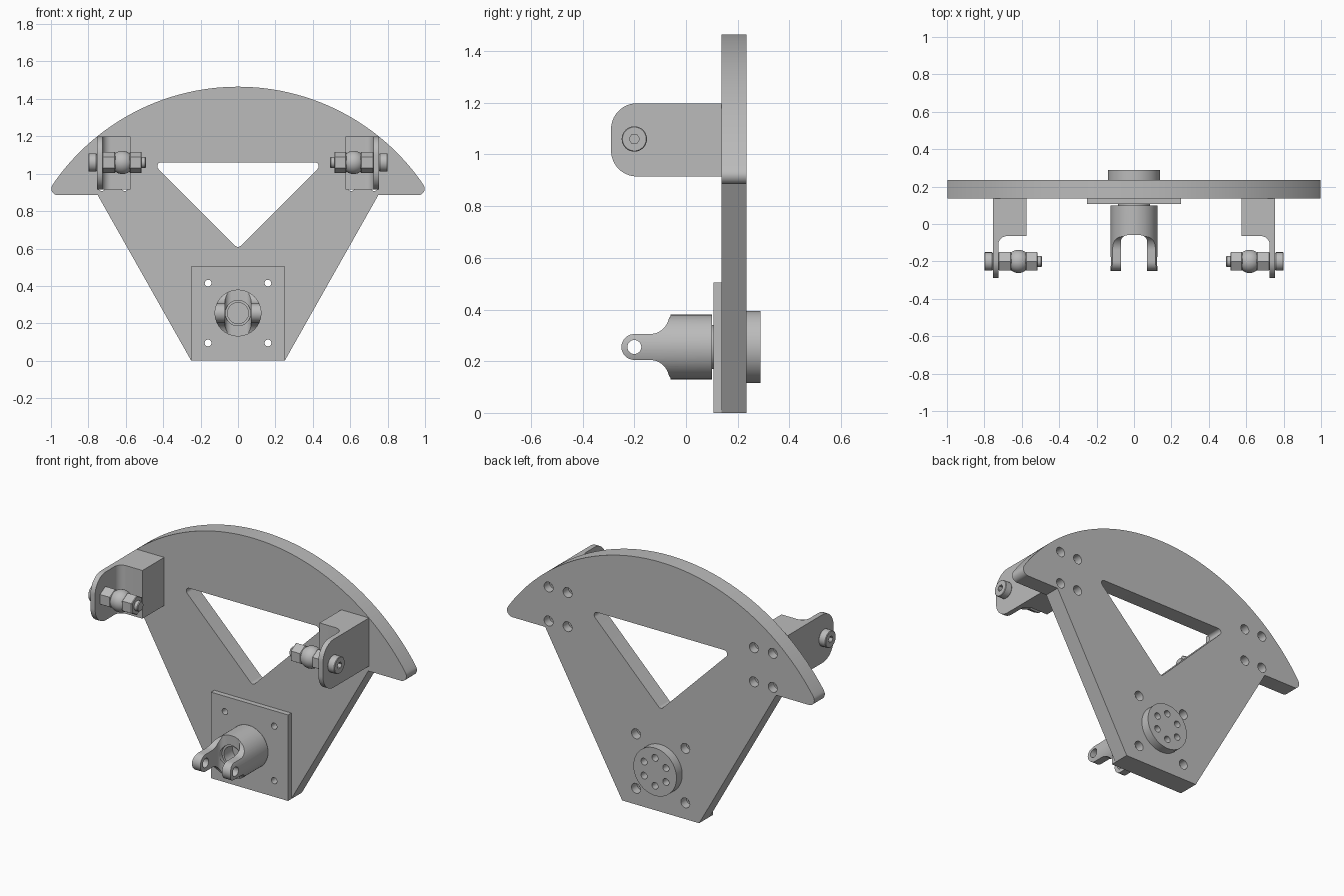
import bpy, bmesh
from math import sin, cos, tan, pi, asin
from mathutils import Vector

if "Cube" in bpy.data.objects:
    bpy.data.objects.remove(bpy.data.objects["Cube"])

steel = bpy.data.materials.new("plain grey steel")
steel.use_nodes = True
grey = (0.5, 0.5, 0.5, 1)
steel.diffuse_color = grey
steel.node_tree.nodes["Principled BSDF"].inputs["Base Color"].default_value = grey


# ---------- helpers ----------
def rounded(points, steps=10):
    """Polygon from (u, v, radius) corners, with each corner filleted."""
    out = []
    for i, (u, v, r) in enumerate(points):
        p = Vector((u, v))
        if r == 0:
            out.append(p)
            continue
        d1 = (Vector(points[i - 1][:2]) - p).normalized()
        d2 = (Vector(points[(i + 1) % len(points)][:2]) - p).normalized()
        half = d1.angle(d2) / 2
        c = p + (d1 + d2).normalized() * r / sin(half)
        a, b = p + d1 * r / tan(half) - c, p + d2 * r / tan(half) - c
        w = pi - 2 * half
        for k in range(steps + 1):
            f = k / steps
            out.append(c + (a * sin((1 - f) * w) + b * sin(f * w)) / sin(w))
    return out


def circle(u, v, r, n=40, turn=0.0):
    return [Vector((u + r * cos(turn + 2 * pi * i / n),
                    v + r * sin(turn + 2 * pi * i / n))) for i in range(n)]


def make(name, bm):
    bmesh.ops.remove_doubles(bm, verts=bm.verts, dist=1e-5)
    bmesh.ops.recalc_face_normals(bm, faces=bm.faces)
    me = bpy.data.meshes.new(name)
    bm.to_mesh(me)
    bm.free()
    me.materials.append(steel)
    ob = bpy.data.objects.new(name, me)
    bpy.context.collection.objects.link(ob)
    return ob


def prism(name, outline, axis, a, b, chamfer=0):
    """Extrude a 2D outline along an axis from a to b."""
    place = {"x": lambda p, t: (t, p.x, p.y),
             "y": lambda p, t: (p.x, t, p.y),
             "z": lambda p, t: (p.x, p.y, t)}[axis]
    bm = bmesh.new()
    lo = [bm.verts.new(place(p, a)) for p in outline]
    bmesh.ops.remove_doubles(bm, verts=lo, dist=1e-5)
    base = bm.faces.new([v for v in lo if v.is_valid])
    res = bmesh.ops.extrude_face_region(bm, geom=[base], use_keep_orig=True)
    top = [g for g in res["geom"] if isinstance(g, bmesh.types.BMVert)]
    bmesh.ops.translate(bm, verts=top, vec=Vector(place(Vector((0, 0)), b - a)))
    if chamfer:
        caps = [f for f in bm.faces if len(f.verts) > 4]
        rim = list({e for f in caps for e in f.edges})
        bmesh.ops.bevel(bm, geom=rim, offset=chamfer, segments=1, affect="EDGES")
    return make(name, bm)


def combine(ob, operation, cutters):
    """Apply booleans, then remove the cutters."""
    for c in cutters:
        m = ob.modifiers.new("cut", "BOOLEAN")
        m.operation, m.solver, m.object = operation, "EXACT", c
    dg = bpy.context.evaluated_depsgraph_get()
    me = bpy.data.meshes.new_from_object(ob.evaluated_get(dg))
    ob.modifiers.clear()
    ob.data = me
    for c in cutters:
        bpy.data.objects.remove(c)


# ---------- fan-shaped back plate ----------
FRONT, BACK = 0.137, 0.235
R, ZC, SHELF = 1.2, 0.265, 0.885
start = asin((SHELF - ZC) / R)
tip = R * cos(start)
a0 = start + 0.07
arc = [(R * cos(a0 + (pi - 2 * a0) * i / 64), ZC + R * sin(a0 + (pi - 2 * a0) * i / 64), 0)
       for i in range(65)]
outline = rounded([(-0.25, 0, 0), (0.25, 0, 0), (0.75, SHELF, 0), (tip, SHELF, 0.035)]
                  + arc + [(-tip, SHELF, 0.035), (-0.75, SHELF, 0)])
plate = prism("back_plate", outline, "y", FRONT, BACK)
window = rounded([(-0.46, 1.06, 0.02), (0.46, 1.06, 0.02), (0, 0.6, 0.02)])
cuts = [prism("window_cut", window, "y", 0, 0.5)]

# counterbored bolt holes
low_holes = [(s * 0.16, z) for s in (-1, 1) for z in (0.095, 0.415)]
high_holes = [(s * x, z) for s in (-1, 1) for x in (0.605, 0.728) for z in (0.925, 1.125)]
for x, z in low_holes + high_holes:
    cuts.append(prism("bolt_cut", circle(x, z, 0.018, 24), "y", 0, 0.5))
    cuts.append(prism("bore_cut", circle(x, z, 0.029, 24), "y", BACK - 0.05, 0.5))
combine(plate, "DIFFERENCE", cuts)

# ---------- square mounting plate ----------
square = [Vector(p) for p in ((-0.25, 0), (0.25, 0), (0.25, 0.505), (-0.25, 0.505))]
mount = prism("mounting_plate", square, "y", 0.107, FRONT)
combine(mount, "DIFFERENCE", [prism("bolt_cut", circle(x, z, 0.018, 24), "y", 0, 0.5)
                              for x, z in low_holes])

# ---------- rear flange with six holes ----------
HUB = 0.255
flange = prism("rear_flange", circle(0, HUB, 0.14, 64), "y", BACK, 0.288)
combine(flange, "DIFFERENCE", [
    prism("flange_cut", circle(0.082 * sin(i * pi / 3), HUB + 0.082 * cos(i * pi / 3), 0.02, 20),
          "y", BACK + 0.01, 0.4) for i in range(6)])

# ---------- clevis ----------
prism("clevis_neck", circle(0, HUB, 0.085, 48), "y", 0.09, 0.11)
clevis = prism("clevis", circle(0, HUB, 0.125, 72), "y", -0.3, 0.1)
half = [(0.2, 0.14, 0), (-0.065, 0.14, 0), (-0.065, 0.05, 0.075), (-0.25, 0.05, 0.05)]
side = [(y, HUB + z, r) for y, z, r in half] + [(y, HUB - z, r) for y, z, r in half[::-1]]
combine(clevis, "INTERSECT", [prism("side_form", rounded(side, 14), "x", -0.3, 0.3)])
slot = rounded([(-0.07, -0.5, 0), (0.07, -0.5, 0), (0.07, -0.06, 0.035), (-0.07, -0.06, 0.035)])
combine(clevis, "DIFFERENCE", [
    prism("slot_cut", slot, "z", -0.2, 0.8),
    prism("pin_cut", circle(-0.2, HUB, 0.027, 28), "x", -0.3, 0.3),
    prism("bore_cut", circle(0, HUB, 0.056, 40), "y", -0.2, 0.03),
    prism("bore_rim_cut", circle(0, HUB, 0.068, 40), "y", -0.2, -0.05)])

# ---------- side brackets with ball studs ----------
JY, JZ = -0.2, 1.06
for tag, s in (("left", 1), ("right", -1)):
    # block and tab
    top = rounded([(s * x, y, r) for x, y, r in (
        (0.755, FRONT, 0), (0.575, FRONT, 0), (0.575, -0.065, 0),
        (0.725, -0.065, 0.045), (0.725, -0.4, 0), (0.755, -0.4, 0))])
    bracket = prism(tag + "_bracket", top, "z", 0.8, 1.3)
    form = rounded([(0.3, 0.915, 0), (-0.29, 0.915, 0.1), (-0.29, 1.198, 0.1), (0.3, 1.198, 0)], 14)
    combine(bracket, "INTERSECT", [prism("bracket_form", form, "x", -1, 1)])

    # socket-head bolt
    head = prism(tag + "_bolt_head", circle(JY, JZ, 0.049), "x", s * 0.755, s * 0.8, 0.003)
    combine(head, "DIFFERENCE", [prism("socket_cut", circle(JY, JZ, 0.02, 6), "x", s * 0.775, s * 0.9)])

    # nuts, shaft and ball
    for part, a, b in (("outer", 0.655, 0.725), ("inner", 0.515, 0.58)):
        prism(f"{tag}_{part}_nut", circle(JY, JZ, 0.057, 6, pi / 2), "x", s * a, s * b, 0.004)
    prism(tag + "_stud", circle(JY, JZ, 0.029, 28), "x", s * 0.492, s * 0.73, 0.004)
    bm = bmesh.new()
    bmesh.ops.create_uvsphere(bm, u_segments=32, v_segments=20, radius=0.062)
    bmesh.ops.translate(bm, verts=bm.verts, vec=(s * 0.618, JY, JZ))
    make(tag + "_ball", bm)

# ---------- smooth curved faces, keep edges sharp ----------
for ob in bpy.context.scene.objects:
    ob.select_set(ob.type == "MESH" and steel.name in ob.data.materials)
    if ob.select_get():
        bpy.context.view_layer.objects.active = ob
bpy.ops.object.shade_smooth_by_angle(angle=pi / 6)
